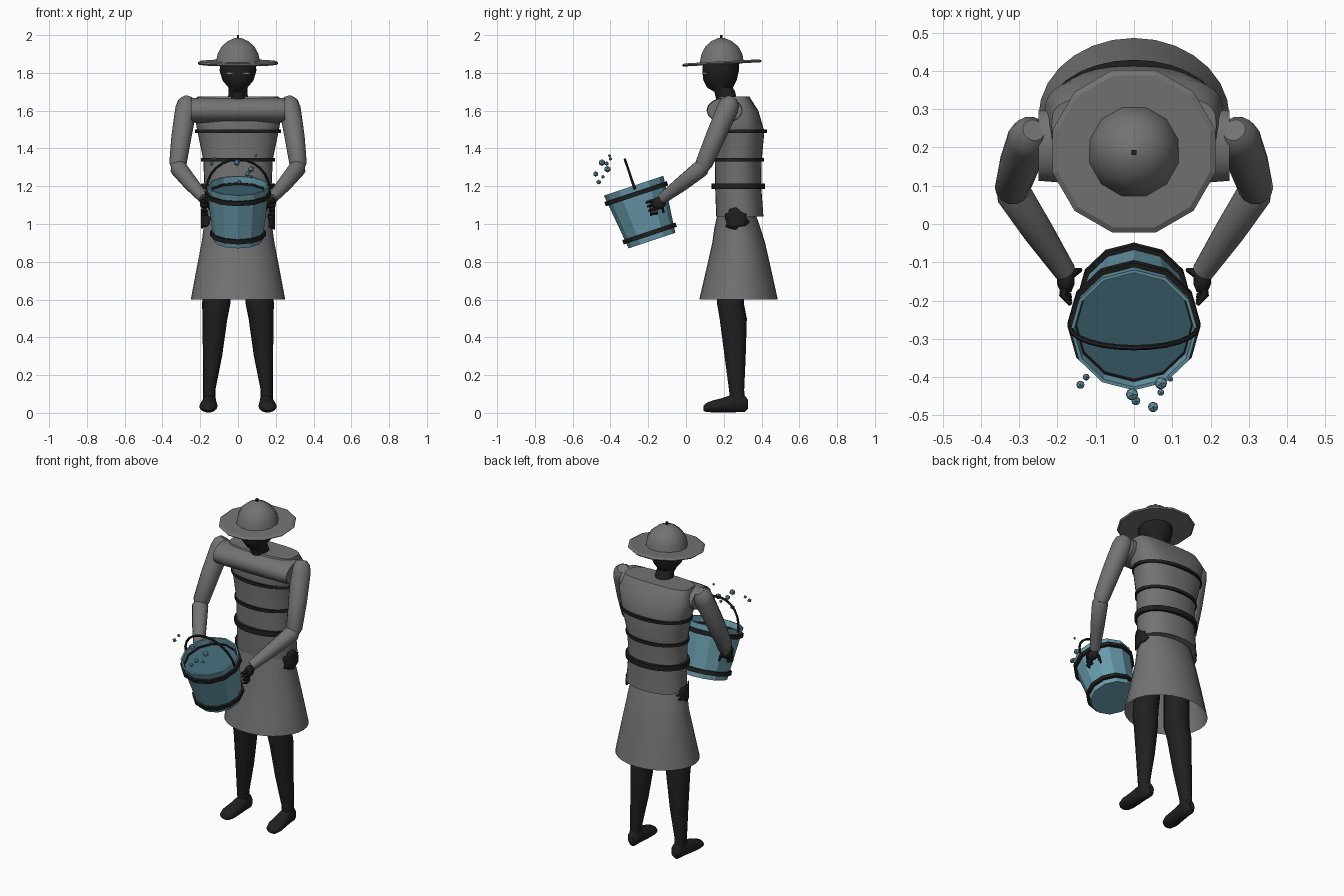
import bpy, bmesh, math, random
from mathutils import Vector, Matrix

if "Cube" in bpy.data.objects:
    bpy.data.objects.remove(bpy.data.objects["Cube"])

random.seed(4)


def material(name, rgb):
    m = bpy.data.materials.new(name)
    m.diffuse_color = (*rgb, 1)
    m.use_nodes = True
    m.node_tree.nodes["Principled BSDF"].inputs["Base Color"].default_value = m.diffuse_color
    return m


GREY = material("grey cloth", (0.17, 0.17, 0.17))
BLACK = material("black", (0.014, 0.014, 0.014))
BLUE = material("bucket blue", (0.14, 0.33, 0.41))
WATER = material("dark water", (0.05, 0.13, 0.17))
EYE = material("pale eye", (0.25, 0.38, 0.43))


def finish(name, bm, mats, angle=40):
    bmesh.ops.recalc_face_normals(bm, faces=bm.faces)
    mesh = bpy.data.meshes.new(name)
    bm.to_mesh(mesh)
    bm.free()
    ob = bpy.data.objects.new(name, mesh)
    bpy.context.collection.objects.link(ob)
    for m in mats:
        mesh.materials.append(m)
    bpy.ops.object.select_all(action='DESELECT')
    ob.select_set(True)
    bpy.context.view_layer.objects.active = ob
    if angle:
        bpy.ops.object.shade_smooth_by_angle(angle=math.radians(angle))
    return ob


def loft(name, pts, radii, mats, n=20, axis=None, power=None, caps=(True, True),
         loop=False, phase=0.0, angle=40):
    """Skin elliptical rings placed along a path; power squares a ring off."""
    pts = [Vector(p) for p in pts]
    whole = Vector(axis) if axis else (pts[-1] - pts[0]).normalized()
    ref = Vector((0, 1, 0)) if abs(whole.z) > 0.7 else Vector((0, 0, 1))
    bm = bmesh.new()
    rings = []
    for i, p in enumerate(pts):
        t = whole if axis else (pts[min(i + 1, len(pts) - 1)] - pts[max(i - 1, 0)]).normalized()
        u = ref.cross(t).normalized()
        v = t.cross(u)
        a, b = radii[i] if isinstance(radii[i], tuple) else (radii[i], radii[i])
        e = 2 / power[i] if power else 1
        ring = []
        for k in range(n):
            w = 2 * math.pi * k / n + phase
            c, s = math.cos(w), math.sin(w)
            ring.append(bm.verts.new(p + u * a * math.copysign(abs(c) ** e, c)
                                     + v * b * math.copysign(abs(s) ** e, s)))
        rings.append(ring)
    pairs = list(zip(rings, rings[1:])) + ([(rings[-1], rings[0])] if loop else [])
    for r, q in pairs:
        for k in range(n):
            bm.faces.new((r[k], r[(k + 1) % n], q[(k + 1) % n], q[k]))
    if not loop:
        if caps[0]:
            bm.faces.new(rings[0])
        if caps[1]:
            bm.faces.new(rings[-1]).material_index = len(mats) - 1
    return finish(name, bm, mats, angle)


def stack(name, rows, mats, **kw):
    """Vertical loft; rows are z, centre y, x radius, y radius."""
    return loft(name, [(0, r[1], r[0]) for r in rows], [(r[2], r[3]) for r in rows],
                mats, axis=(0, 0, 1), **kw)


def band(name, centre, axis, rx, ry, height, n=24):
    """Hoop standing proud of the surface it wraps."""
    c, d = Vector(centre), Vector(axis)
    lo, hi, g = c - d * height / 2, c + d * height / 2, 0.012
    return loft(name, [lo, lo, hi, hi],
                [(rx - g, ry - g), (rx + g, ry + g), (rx + g, ry + g), (rx - g, ry - g)],
                [BLACK], n=n, axis=axis, loop=True, angle=35)


def blob(name, centre, size, mat, yaw=0, subdiv=2, angle=40):
    bm = bmesh.new()
    bmesh.ops.create_icosphere(bm, subdivisions=subdiv, radius=1,
                               matrix=Matrix.Translation(centre) @ Matrix.Rotation(yaw, 4, 'Z')
                               @ Matrix.Diagonal((*size, 1)))
    return finish(name, bm, [mat], angle)


# Hat: tilted brim, crown and top button
tilt = Vector((0, -0.055, 1)).normalized()
brim_c = Vector((0, 0.19, 1.853))
loft("hat_brim", [brim_c - tilt * .008, brim_c, brim_c + tilt * .008], [.212, .22, .206],
     [GREY], n=12, axis=tilt, phase=math.pi / 12, angle=15)
stack("hat_crown", [(1.855, .19, .121, .121), (1.90, .19, .112, .112), (1.94, .19, .09, .09),
                    (1.968, .188, .056, .056), (1.985, .187, .016, .016)],
      [GREY], n=12, phase=math.pi / 12)
stack("hat_button", [(1.98, .187, .009, .009), (2.0, .187, .009, .009)], [BLACK],
      n=4, phase=math.pi / 4, angle=0)

# Head with neck
stack("head", [(1.64, .22, .055, .055), (1.70, .205, .05, .055), (1.722, .18, .05, .068),
               (1.76, .18, .082, .088), (1.81, .183, .097, .097), (1.87, .188, .095, .095)],
      [BLACK])

# Torso, shoulder yoke and skirt
stack("torso", [(1.04, .285, .183, .125), (1.20, .276, .178, .122), (1.34, .277, .184, .124),
                (1.49, .287, .215, .128), (1.60, .265, .235, .118), (1.675, .255, .215, .08)],
      [GREY], n=32, power=[2.2, 2.2, 2.2, 2.3, 3.5, 3.5])
loft("shoulder_yoke", [(-.25, .205, 1.602), (-.2, .205, 1.602), (.2, .205, 1.602), (.25, .205, 1.602)],
     [(.092, .064), (.096, .068), (.096, .068), (.092, .064)], [GREY], n=16)
stack("skirt", [(1.045, .268, .172, .103), (.98, .272, .182, .122), (.9, .279, .193, .14),
                (.75, .279, .222, .174), (.6, .278, .25, .208)],
      [GREY], n=28, caps=(True, False))

# Three straps round the torso
for i, (z, y, rx, ry, h) in enumerate([(1.49, .287, .215, .13, .018), (1.34, .277, .184, .125, .018),
                                       (1.2, .277, .184, .13, .03)]):
    band(f"strap_{i + 1}", (0, y, z), (0, 0, 1), rx, ry, h, 28)

for s, side in ((1, "right"), (-1, "left")):
    # Eye slit
    blob(f"{side}_eye", (s * .045, .099, 1.797), (.026, .005, .006), EYE, s * .5)

    # Arm: upper arm and forearm
    loft(f"{side}_upper_arm", [(s * .262, .245, 1.665), (s * .268, .235, 1.645), (s * .275, .22, 1.61),
                               (s * .30, .155, 1.46), (s * .318, .095, 1.32), (s * .318, .088, 1.285)],
         [.03, .05, .057, .053, .046, .03], [GREY], n=14)
    loft(f"{side}_forearm", [(s * .322, .105, 1.325), (s * .315, .08, 1.295), (s * .25, -.02, 1.215),
                             (s * .18, -.125, 1.135)],
         [.028, .046, .04, .029], [GREY], n=14)

    # Hand gripping the bucket
    blob(f"{side}_palm", (s * .178, -.145, 1.11), (.024, .04, .034), BLACK)
    for k in range(4):
        z = 1.125 - k * .022
        loft(f"{side}_finger_{k + 1}", [(s * .18, -.15, z), (s * .185, -.185, z - .004),
                                        (s * .165, -.21 + k * .008, z - .012)],
             [.011, .011, .006], [BLACK], n=6)
    loft(f"{side}_thumb", [(s * .175, -.14, 1.125), (s * .155, -.125, 1.10), (s * .14, -.12, 1.06)],
         [.012, .011, .006], [BLACK], n=6)

    # Ragged dark patch on the hip
    bm = bmesh.new()

    def hip(r, w):
        y, z = .265 + .072 * r * math.cos(w), 1.028 + .055 * r * math.sin(w)
        x = .196 * math.sqrt(max(0, 1 - ((y - .28) / .135) ** 2)) + .001
        return bm.verts.new((s * x, y, z))

    n = 24
    jag = [random.uniform(.72, 1.12) for _ in range(n)]
    mid = hip(0, 0)
    inner = [hip(.5, 2 * math.pi * k / n) for k in range(n)]
    outer = [hip(jag[k], 2 * math.pi * k / n) for k in range(n)]
    for k in range(n):
        j = (k + 1) % n
        bm.faces.new((mid, inner[k], inner[j]))
        bm.faces.new((inner[k], outer[k], outer[j], inner[j]))
    patch = finish(f"{side}_hip_patch", bm, [BLACK])
    patch.modifiers.new("thickness", 'SOLIDIFY').thickness = .008

    # Leg and foot
    leg = [(.95, .09, .26, .07, .075), (.58, .115, .235, .075, .071), (.5, .122, .25, .066, .072),
           (.3, .135, .26, .051, .056), (.12, .152, .268, .032, .04), (.05, .152, .275, .032, .04)]
    loft(f"{side}_leg", [(s * r[1], r[2], r[0]) for r in leg], [(r[3], r[4]) for r in leg],
         [BLACK], n=16, axis=(0, 0, -1))
    foot = [(.328, .148, .045, .018, .025), (.31, .149, .049, .032, .046), (.26, .151, .053, .037, .051),
            (.2, .154, .042, .044, .04), (.14, .157, .034, .048, .032), (.105, .159, .028, .038, .024),
            (.092, .16, .024, .02, .012)]
    loft(f"{side}_foot", [(s * r[1], r[0], r[2]) for r in foot], [(r[3], r[4]) for r in foot],
         [BLACK], n=14, axis=(0, -1, 0))

# Tilted bucket, open at the top with water just below the rim
base, top = Vector((0, -.18, .912)), Vector((0, -.277, 1.203))
up = (top - base).normalized()
loft("bucket", [base, top, top, top - up * .045], [.13, .166, .157, .152], [BLUE, WATER],
     n=12, axis=up, angle=0)
band("bucket_upper_band", top - up * .045, up, .162, .162, .024, 12)
band("bucket_lower_band", base + up * .04, up, .136, .136, .024, 12)

# Bucket handle arching over the rim
arc = [math.pi * k / 12 for k in range(13)]
hinge = top - up * .02
loft("bucket_handle", [hinge + Vector((.166 * math.cos(w), 0, 0)) + up * .166 * math.sin(w) for w in arc],
     [.007] * 13, [BLACK], n=6)

# Splashing drops
drops = [(-.14, -.42, 1.32, .012), (-.125, -.4, 1.345, .01), (-.005, -.445, 1.325, .018),
         (.005, -.462, 1.222, .013), (.05, -.478, 1.265, .015), (.07, -.416, 1.29, .018),
         (.07, -.44, 1.25, .01), (.095, -.405, 1.362, .008)]
for i, (x, y, z, r) in enumerate(drops):
    blob(f"drop_{i + 1}", (x, y, z), (r, r, r), BLUE, subdiv=1, angle=0)
